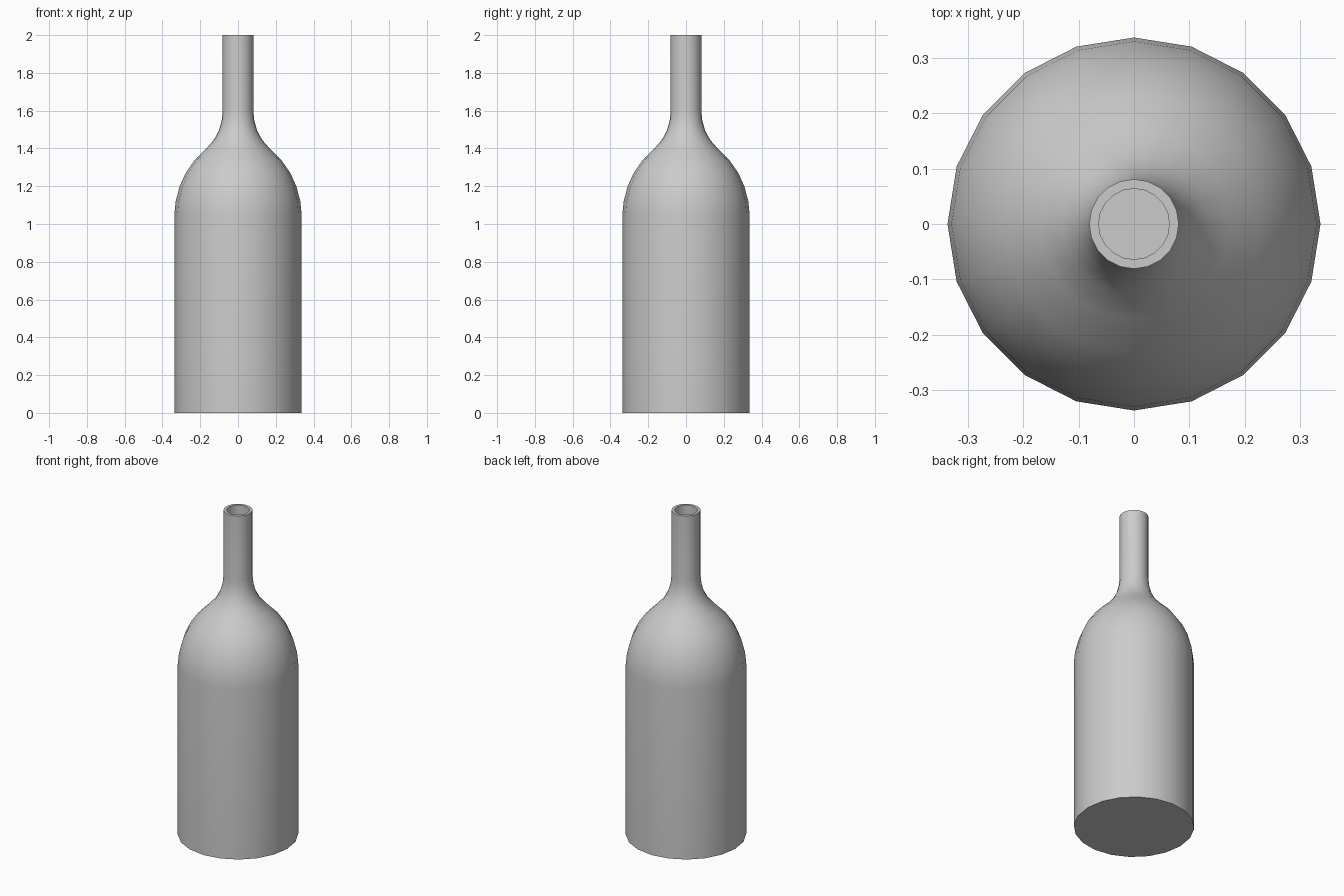
import bpy, bmesh, math
from mathutils import Vector

if "Cube" in bpy.data.objects:
    bpy.data.objects.remove(bpy.data.objects["Cube"])

SIDES = 20
WALL = 0.017

# Outer silhouette (radius, height): body, shoulder, neck
outer = [(0.337, 0), (0.337, 1.05), (0.330, 1.12), (0.309, 1.20), (0.277, 1.27),
         (0.232, 1.335), (0.172, 1.395), (0.128, 1.445), (0.101, 1.495),
         (0.086, 1.55), (0.081, 1.60), (0.081, 2.0)]


def inset(points, t):
    """Offset the silhouette inward by the wall thickness."""
    result = []
    for i, p in enumerate(points):
        a = Vector(points[max(i - 1, 0)])
        b = Vector(points[min(i + 1, len(points) - 1)])
        d = (b - a).normalized()
        result.append((p[0] - t * d.y, p[1] + t * d.x))
    result[0] = (result[0][0], t)
    return result


def lathe(name, profile, sides):
    """Revolve a profile around z, capping both ends."""
    bm = bmesh.new()
    rings = [[bm.verts.new((r * math.cos(2 * math.pi * k / sides),
                            r * math.sin(2 * math.pi * k / sides), z))
              for k in range(sides)] for r, z in profile]
    for low, high in zip(rings, rings[1:]):
        for k in range(sides):
            n = (k + 1) % sides
            bm.faces.new((low[k], low[n], high[n], high[k]))
    bm.faces.new(rings[0][::-1])
    bm.faces.new(rings[-1])
    mesh = bpy.data.meshes.new(name)
    bm.to_mesh(mesh)
    bm.free()
    obj = bpy.data.objects.new(name, mesh)
    bpy.context.collection.objects.link(obj)
    bpy.context.view_layer.objects.active = obj
    obj.select_set(True)
    bpy.ops.object.shade_smooth_by_angle(angle=math.radians(40))
    return obj


# Hollow bottle: up the outside, over the lip, down the inside to the floor
lathe("bottle", outer + inset(outer, WALL)[::-1], SIDES)
